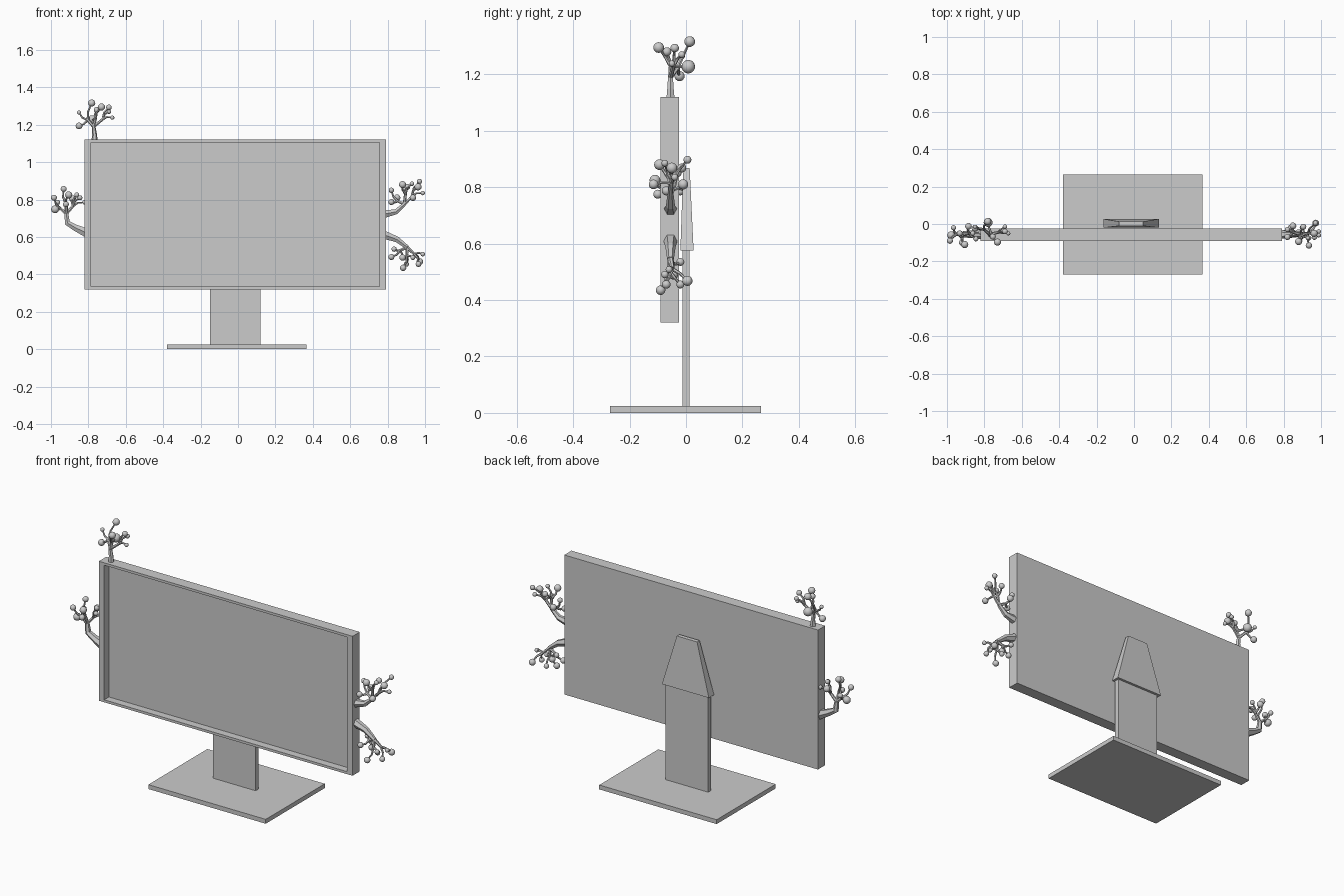
import bpy, bmesh
from mathutils import Vector, Matrix

if "Cube" in bpy.data.objects:
    bpy.data.objects.remove(bpy.data.objects["Cube"])

CX = -0.015   # centre line of the screen and stand
TREE_Y = -0.055


def finish(bm, name):
    bmesh.ops.recalc_face_normals(bm, faces=bm.faces)
    mesh = bpy.data.meshes.new(name)
    bm.to_mesh(mesh)
    bm.free()
    obj = bpy.data.objects.new(name, mesh)
    bpy.context.collection.objects.link(obj)
    return obj


def box(bm, x, y, z):
    size = Matrix.Diagonal((x[1] - x[0], y[1] - y[0], z[1] - z[0], 1))
    mid = Vector([(r[0] + r[1]) / 2 for r in (x, y, z)])
    return bmesh.ops.create_cube(bm, size=1, matrix=Matrix.Translation(mid) @ size)["verts"]


def plain_box(name, x, y, z):
    bm = bmesh.new()
    box(bm, x, y, z)
    return finish(bm, name)


# Screen: slab whose front face is inset and pushed back
bm = bmesh.new()
box(bm, (-0.82, 0.79), (-0.09, -0.025), (0.32, 1.12))
bm.faces.ensure_lookup_table()
front = min(bm.faces, key=lambda f: f.calc_center_median().y)
border = bmesh.ops.inset_individual(bm, faces=[front], thickness=0.02)
for v in front.verts:
    v.co.x += 0.02 if v.co.x < 0 else -0.02
recess = bmesh.ops.extrude_discrete_faces(bm, faces=[front])["faces"][0]
for v in recess.verts:
    v.co.y += 0.043
finish(bm, "screen")

# Foot plate and upright
plain_box("stand_base", (-0.38, 0.365), (-0.27, 0.265), (0, 0.025))
plain_box("stand_column", (-0.15, 0.12), (-0.012, 0.013), (0.02, 0.6))

# Rear bracket: box tapered toward the top
bm = bmesh.new()
for v in box(bm, (CX - 0.149, CX + 0.149), (-0.02, 0.027), (0.575, 0.868)):
    if v.co.z > 0.7:
        v.co.x = CX + (v.co.x - CX) * 0.43
        v.co.y = -0.01 if v.co.y < 0 else 0.013
finish(bm, "rear_bracket")


def add_branch(curve, points):
    """points: (position, radius) along one branch"""
    s = curve.splines.new('POLY')
    s.points.add(len(points) - 1)
    for p, (co, r) in zip(s.points, points):
        p.co = (*co, 1)
        p.radius = r


def tree(name, trunk, tips):
    """trunk: (x, z, radius) path; tips: (x, z, y, radius) of the round buds"""
    curve = bpy.data.curves.new(name + "_branches", 'CURVE')
    curve.dimensions = '3D'
    curve.bevel_depth = 1.0
    curve.bevel_resolution = 1
    curve.use_fill_caps = True
    path = [(Vector((x, TREE_Y, z)), r) for x, z, r in trunk]
    add_branch(curve, path)
    fork = path[-1][0]

    # Three limbs, each splitting into twigs that end in a bud
    buds = [(Vector((x, y, z)), r) for x, z, y, r in sorted(tips)]
    n = len(buds)
    for i in range(3):
        group = buds[i * n // 3:(i + 1) * n // 3]
        centre = sum((b[0] for b in group), Vector()) / len(group)
        elbow = fork.lerp(centre, 0.6)
        elbow += (elbow - path[-2][0]).normalized() * -0.008
        add_branch(curve, [(fork, trunk[-1][2] * 0.85), (elbow, 0.0075)])
        for co, r in group:
            bend = elbow.lerp(co, 0.5) + (co - fork).cross(Vector((0, 1, 0))) * 0.08
            add_branch(curve, [(elbow, 0.0075), (bend, 0.0055), (co, 0.004)])
    obj = bpy.data.objects.new(name + "_branches", curve)
    bpy.context.collection.objects.link(obj)
    bpy.ops.object.select_all(action='DESELECT')
    obj.select_set(True)
    bpy.context.view_layer.objects.active = obj
    bpy.ops.object.convert(target='MESH')
    for p in bpy.context.object.data.polygons:
        p.use_smooth = False

    # Round buds
    bm = bmesh.new()
    for co, r in buds:
        bmesh.ops.create_uvsphere(bm, u_segments=16, v_segments=10, radius=r,
                                  matrix=Matrix.Translation(co))
    for f in bm.faces:
        f.smooth = True
    finish(bm, name + "_buds")


# Small trees growing from the screen edges
tree("top_tree",
     [(-0.767, 1.11, 0.017), (-0.767, 1.15, 0.013), (-0.772, 1.19, 0.010)],
     [(-0.782, 1.316, 0.013, 0.019), (-0.85, 1.194, -0.023, 0.018),
      (-0.78, 1.227, 0.008, 0.024), (-0.755, 1.28, -0.068, 0.016),
      (-0.73, 1.295, -0.097, 0.019), (-0.69, 1.293, -0.04, 0.015),
      (-0.85, 1.265, -0.015, 0.011), (-0.672, 1.238, -0.05, 0.011),
      (-0.69, 1.27, -0.015, 0.012)])

tree("left_tree",
     [(-0.81, 0.622, 0.027), (-0.87, 0.65, 0.02), (-0.912, 0.675, 0.017), (-0.918, 0.725, 0.012)],
     [(-0.932, 0.857, -0.05, 0.016), (-0.984, 0.81, -0.09, 0.016),
      (-0.965, 0.785, -0.02, 0.014), (-0.978, 0.748, -0.06, 0.021),
      (-0.905, 0.825, -0.11, 0.019), (-0.885, 0.805, -0.012, 0.018),
      (-0.862, 0.825, -0.05, 0.013), (-0.845, 0.81, -0.08, 0.013),
      (-0.82, 0.785, -0.045, 0.012), (-0.92, 0.775, -0.10, 0.016)])

tree("right_upper_tree",
     [(0.78, 0.722, 0.024), (0.845, 0.735, 0.016), (0.89, 0.775, 0.011)],
     [(0.88, 0.88, -0.094, 0.019), (0.97, 0.897, 0.005, 0.014),
      (0.963, 0.868, -0.05, 0.019), (0.905, 0.868, -0.015, 0.016),
      (0.988, 0.835, -0.04, 0.012), (0.82, 0.787, -0.07, 0.016),
      (0.82, 0.85, -0.03, 0.014), (0.935, 0.81, -0.115, 0.017),
      (0.85, 0.81, -0.01, 0.018), (0.93, 0.885, -0.075, 0.012)])

tree("right_lower_tree",
     [(0.78, 0.612, 0.025), (0.85, 0.587, 0.018), (0.905, 0.545, 0.012)],
     [(0.883, 0.435, -0.09, 0.017), (0.972, 0.468, 0.005, 0.018),
      (0.82, 0.493, -0.06, 0.016), (0.88, 0.49, -0.045, 0.017),
      (0.935, 0.49, -0.075, 0.013), (0.835, 0.535, -0.02, 0.014),
      (0.988, 0.508, -0.06, 0.012), (0.90, 0.455, -0.02, 0.014),
      (0.965, 0.455, -0.07, 0.015)])
